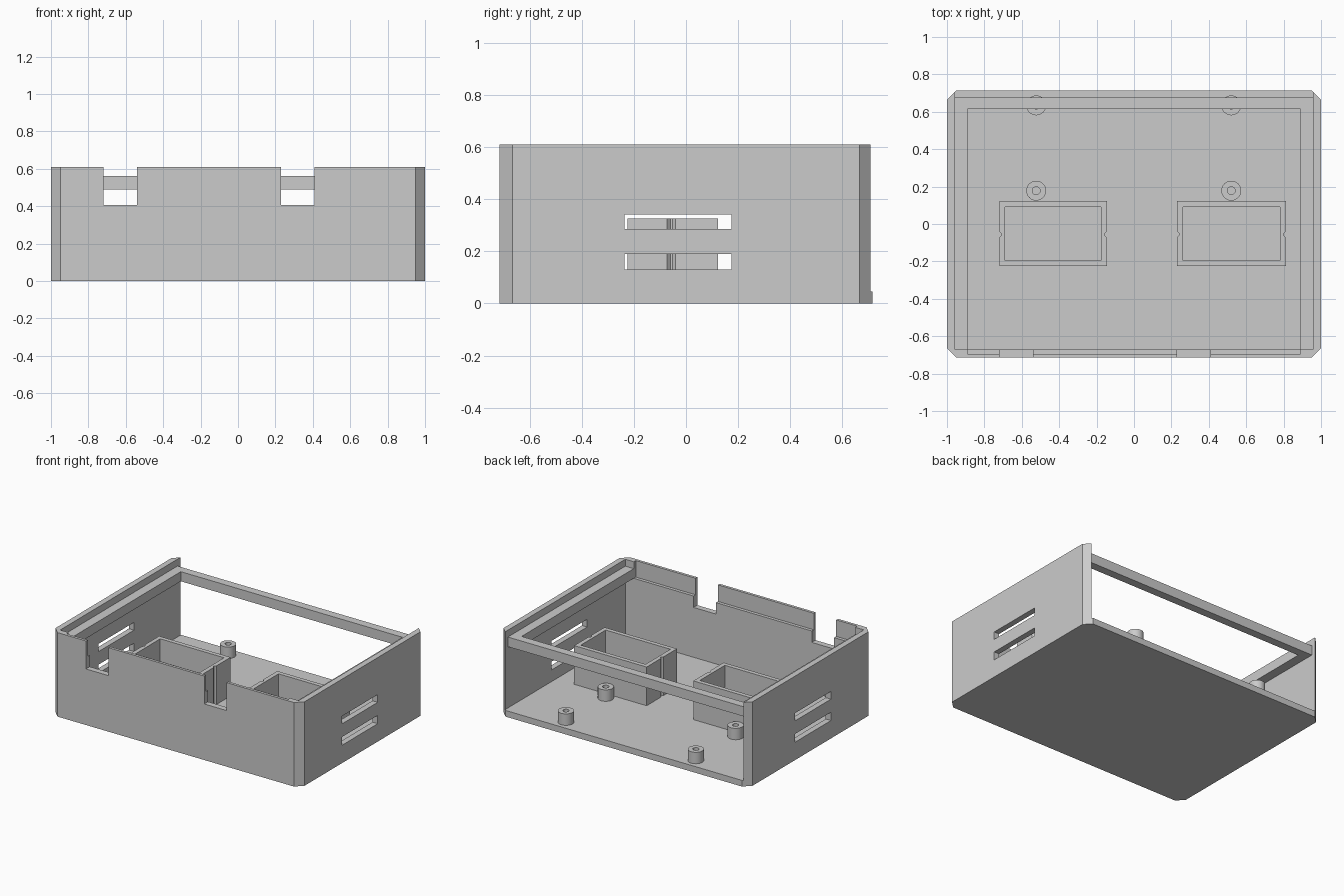
import bpy, bmesh, math

if "Cube" in bpy.data.objects:
    bpy.data.objects.remove(bpy.data.objects["Cube"])

grey = bpy.data.materials.new("light grey plastic")
grey.diffuse_color = (0.6, 0.6, 0.6, 1)
grey.use_nodes = True
grey.node_tree.nodes["Principled BSDF"].inputs["Base Color"].default_value = grey.diffuse_color


def prism(name, outline, z0, z1):
    """Extrude a counter-clockwise xy outline from z0 to z1."""
    bm = bmesh.new()
    low = [bm.verts.new((x, y, z0)) for x, y in outline]
    high = [bm.verts.new((x, y, z1)) for x, y in outline]
    bm.faces.new(low[::-1])
    bm.faces.new(high)
    n = len(outline)
    for i in range(n):
        j = (i + 1) % n
        bm.faces.new((low[i], low[j], high[j], high[i]))
    mesh = bpy.data.meshes.new(name)
    bm.to_mesh(mesh)
    bm.free()
    mesh.materials.append(grey)
    obj = bpy.data.objects.new(name, mesh)
    bpy.context.collection.objects.link(obj)
    return obj


def box(name, x0, x1, y0, y1, z0, z1):
    return prism(name, [(x0, y0), (x1, y0), (x1, y1), (x0, y1)], z0, z1)


def circle(cx, cy, r, n=32):
    return [(cx + r * math.cos(math.tau * i / n), cy + r * math.sin(math.tau * i / n))
            for i in range(n)]


def cut(obj, cutters):
    """Subtract each cutter, then discard it."""
    bpy.context.view_layer.objects.active = obj
    for c in cutters:
        c.hide_render = True
        mod = obj.modifiers.new("cut", 'BOOLEAN')
        mod.operation, mod.solver, mod.object = 'DIFFERENCE', 'EXACT', c
        bpy.ops.object.modifier_apply(modifier=mod.name)
        bpy.data.objects.remove(c)


W, D, H, C = 1.0, 0.715, 0.61, 0.05     # half width, half depth, height, chamfer
FLOOR, INNER, LIP = 0.045, 0.958, 0.89

# Case with chamfered corners, open at the top and back
case = prism("case", [(-W + C, -D), (W - C, -D), (W, -D + C), (W, D - C),
                      (W - C, D), (-W + C, D), (-W, D - C), (-W, -D + C)], 0, H)
cutters = [box("cavity", -INNER, INNER, -0.672, 0.9, FLOOR, 1),
           box("lid_pocket", -LIP, LIP, -0.695, -0.6, 0.49, 1)]
# Front cable notches
for x0, x1 in ((-0.72, -0.54), (0.23, 0.41)):
    cutters.append(box("notch", x0, x1, -0.8, -0.6, 0.407, 1))
# Side vent slots
for s in (-1, 1):
    for z0, z1 in ((0.13, 0.19), (0.285, 0.341)):
        cutters.append(box("slot", s - 0.08, s + 0.08, -0.235, 0.175, z0, z1))
cut(case, cutters)

# Lid rail running along the sides and across the open back
prism("lid_rail", [(-INNER, -0.672), (-LIP, -0.672), (-LIP, 0.615), (LIP, 0.615),
                   (LIP, -0.672), (INNER, -0.672), (INNER, 0.675), (-INNER, 0.675)],
      0.49, 0.56)

# Open compartments with a vertical groove on each end
Y0, Y1, G = -0.225, 0.123, 0.012
for name, x0, x1 in (("left_compartment", -0.72, -0.145), ("right_compartment", 0.23, 0.812)):
    tray = prism(name, [(x0, Y0), (x1, Y0), (x1, -0.072), (x1 - G, -0.06), (x1 - G, -0.052),
                        (x1, -0.04), (x1, Y1), (x0, Y1), (x0, -0.04), (x0 + G, -0.052),
                        (x0 + G, -0.06), (x0, -0.072)], FLOOR, 0.326)
    cut(tray, [box("hollow", x0 + 0.031, x1 - 0.031, Y0 + 0.031, Y1 - 0.031, 0, 1)])

# Screw posts
for x in (-0.523, 0.52):
    for y in (0.178, 0.634):
        post = prism("screw_post", circle(x, y, 0.053), FLOOR, 0.128)
        cut(post, [prism("screw_hole", circle(x, y, 0.021), 0, 1)])
        bpy.ops.object.select_all(action='DESELECT')
        post.select_set(True)
        bpy.context.view_layer.objects.active = post
        bpy.ops.object.shade_smooth_by_angle(angle=math.radians(30))
